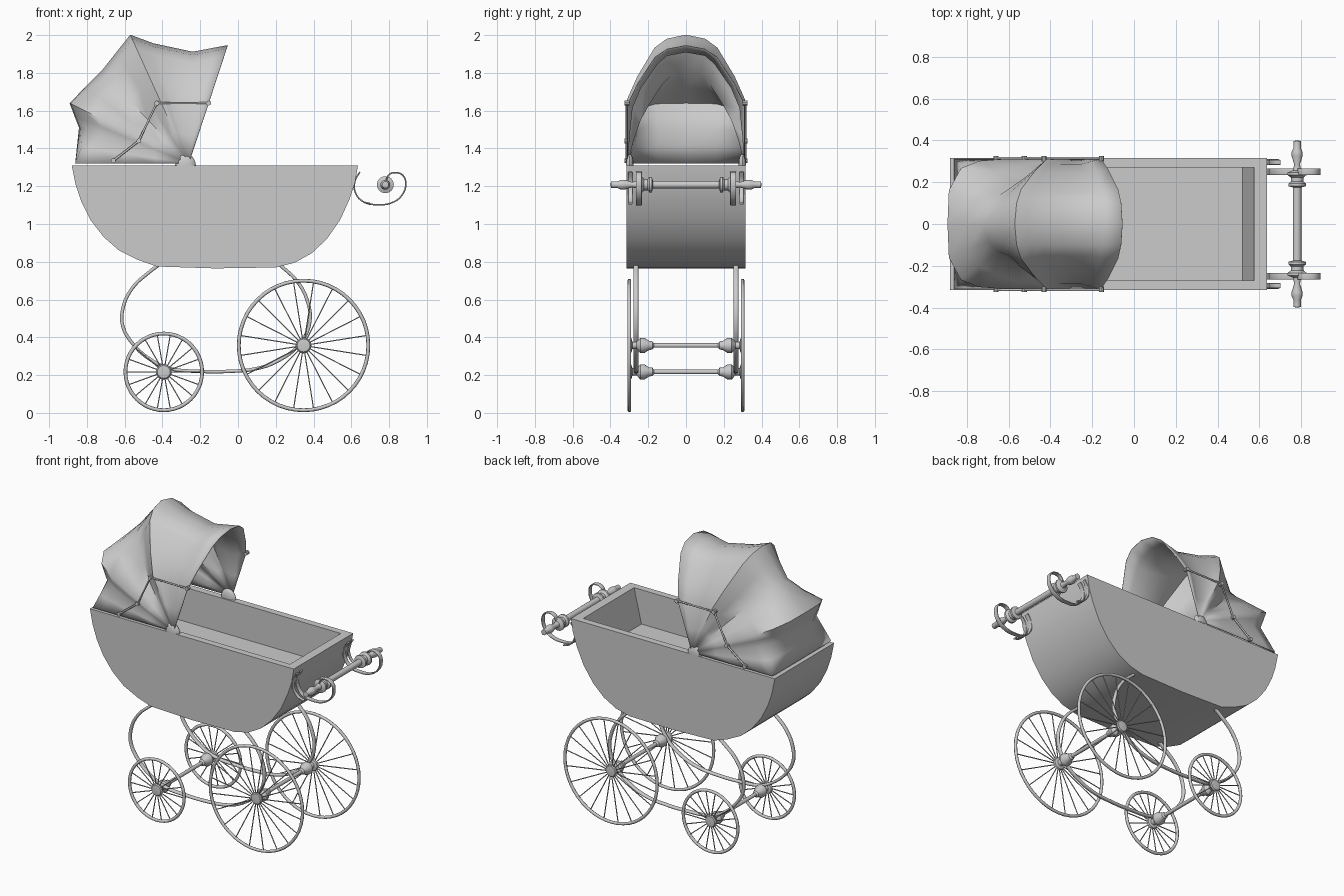
import bpy, bmesh, math
from mathutils import Matrix, Vector

cube = bpy.data.objects.get("Cube")
if cube:
    bpy.data.objects.remove(cube, do_unlink=True)

GREY = (0.6, 0.6, 0.6, 1)
mat = bpy.data.materials.new("plain grey")
mat.use_nodes = True
mat.diffuse_color = GREY
mat.node_tree.nodes["Principled BSDF"].inputs["Base Color"].default_value = GREY

SIDES = (("front", -1), ("back", 1))


def finish(name, bm, angle=35):
    bmesh.ops.remove_doubles(bm, verts=bm.verts, dist=0.0005)
    bmesh.ops.recalc_face_normals(bm, faces=bm.faces)
    mesh = bpy.data.meshes.new(name)
    bm.to_mesh(mesh)
    bm.free()
    mesh.materials.append(mat)
    obj = bpy.data.objects.new(name, mesh)
    bpy.context.collection.objects.link(obj)
    bpy.ops.object.select_all(action="DESELECT")
    obj.select_set(True)
    bpy.context.view_layer.objects.active = obj
    bpy.ops.object.shade_smooth_by_angle(angle=math.radians(angle))
    return obj


def strip(name, points, y, thick, width=0, smooth=True):
    """Bar bent along (x, z) points in the plane at y, widened along y."""
    cu = bpy.data.curves.new(name, "CURVE")
    cu.dimensions = "3D"
    cu.twist_mode = "Z_UP"
    cu.fill_mode = "FULL"
    cu.bevel_depth = thick
    cu.bevel_resolution = 2
    cu.extrude = width
    cu.resolution_u = 5
    cu.use_fill_caps = True
    sp = cu.splines.new("BEZIER")
    sp.bezier_points.add(len(points) - 1)
    for bp, (x, z) in zip(sp.bezier_points, points):
        bp.co = (x, z, 0)
        bp.handle_left_type = bp.handle_right_type = "AUTO" if smooth else "VECTOR"
    cu.materials.append(mat)
    obj = bpy.data.objects.new(name, cu)
    obj.rotation_euler.x = math.pi / 2
    obj.location.y = y
    bpy.context.collection.objects.link(obj)


def turned(name, x, z, profile, steps=16):
    """Lathe a (y, radius) half profile about the y axis, on both sides."""
    bm = bmesh.new()
    full = [(-y, r) for y, r in reversed(profile)] + list(profile)
    verts = [bm.verts.new((x + r, y, z)) for y, r in full]
    edges = [bm.edges.new(pair) for pair in zip(verts, verts[1:])]
    bmesh.ops.spin(bm, geom=verts + edges, cent=(x, 0, z), axis=(0, 1, 0),
                   angle=2 * math.pi, steps=steps, use_duplicate=False)
    finish(name, bm)


# Tub: curved outer shell, shallow tapered cavity and flat rim
outer = [(-0.88, 1.31), (-0.86, 1.21), (-0.83, 1.12), (-0.78, 1.02), (-0.71, 0.93),
         (-0.63, 0.86), (-0.53, 0.81), (-0.43, 0.775), (-0.12, 0.765), (0.2, 0.77),
         (0.3, 0.795), (0.39, 0.845), (0.47, 0.92), (0.54, 1.02), (0.59, 1.13),
         (0.62, 1.22), (0.635, 1.31)]
inner = [(-0.85, 1.31), (-0.80, 1.08), (0.52, 1.08), (0.575, 1.31)]


def shell(bm, profile, half):
    a, b = [[bm.verts.new((x, s * half, z)) for x, z in profile] for s in (-1, 1)]
    bm.faces.new(a)
    bm.faces.new(b)
    for i in range(len(profile) - 1):
        bm.faces.new((a[i], a[i + 1], b[i + 1], b[i]))
    return [a[0], a[-1], b[-1], b[0]]


bm = bmesh.new()
rim_out = shell(bm, outer, 0.315)
rim_in = shell(bm, inner, 0.27)
for i in range(4):
    j = (i + 1) % 4
    bm.faces.new((rim_out[i], rim_out[j], rim_in[j], rim_in[i]))
finish("tub", bm)

# Hood: cloth over arches fanned about a low pivot, pulled in between the ribs.
# Each arch lists half width and reach from pivot to tip, from the bottom up.
pivot = Vector((-0.26, 1.32))
rib = [(0.31, 0), (0.31, 0.25), (0.31, 0.5), (0.255, 0.68), (0.165, 0.9), (0.1, 0.97)]
dip = [(0.31, 0), (0.3, 0.25), (0.285, 0.5), (0.24, 0.68), (0.15, 0.9), (0.1, 0.97)]
fold = [(0.31, 0), (0.28, 0.25), (0.24, 0.48), (0.19, 0.66), (0.13, 0.85), (0.08, 0.95)]
rear = [(0.31, 0), (0.31, 0.3), (0.31, 0.55), (0.3, 0.76), (0.265, 0.9), (0.16, 0.99)]
tuck = [(0.31, 0), (0.305, 0.3), (0.295, 0.55), (0.28, 0.78), (0.25, 0.92), (0.15, 0.99)]
base = [(0.31, 0), (0.31, 0.3), (0.31, 0.6), (0.31, 0.9), (0.31, 1), (0.15, 1)]
stations = [((-0.055, 1.945), rib), ((-0.24, 1.91), dip), ((-0.45, 1.955), dip),
            ((-0.57, 2.0), rib), ((-0.72, 1.81), fold), ((-0.89, 1.64), rear),
            ((-0.84, 1.51), tuck), ((-0.86, 1.32), base)]


def arch_points(tip, half):
    line = half + [(0, 1)] + [(-y, t) for y, t in reversed(half)]
    flat = [(pivot.lerp(Vector(tip), t), y) for y, t in line]
    return [Vector((p.x, y, p.y)) for p, y in flat]


bm = bmesh.new()
arches = [arch_points(*s) for s in stations]
fan = []
for a, b in zip(arches, arches[1:]):
    fan += [a, [p.lerp(q, 0.5) for p, q in zip(a, b)]]
rows = [[bm.verts.new(p) for p in row] for row in fan + arches[-1:]]
for r0, r1 in zip(rows, rows[1:]):
    for k in range(len(r0) - 1):
        bm.faces.new((r0[k], r0[k + 1], r1[k + 1], r1[k]))
hood = finish("hood", bm, 60)
cloth = hood.modifiers.new("cloth thickness", "SOLIDIFY")
cloth.thickness = 0.004
cloth.offset = 0

# Hood pivots (half domes on the rim) and folding stays
stay = [(-0.66, 1.335), (-0.525, 1.44), (-0.43, 1.64), (-0.155, 1.64)]
for label, s in SIDES:
    bm = bmesh.new()
    bmesh.ops.create_uvsphere(bm, u_segments=12, v_segments=8, radius=0.055,
                              matrix=Matrix.Translation((-0.278, s * 0.298, 1.311))
                              @ Matrix.Diagonal((1, 0.38, 1.1, 1)))
    bmesh.ops.bisect_plane(bm, geom=bm.verts[:] + bm.edges[:] + bm.faces[:],
                           plane_co=(0, 0, 1.31), plane_no=(0, 0, 1), clear_inner=True)
    finish(label + "_hood_pivot", bm)
    strip(label + "_hood_stay", stay, s * 0.315, 0.006, smooth=False)
    bm = bmesh.new()
    for x, z in stay:
        bmesh.ops.create_cone(bm, cap_ends=True, segments=10, radius1=0.013,
                              radius2=0.013, depth=0.026,
                              matrix=Matrix.Translation((x, s * 0.313, z))
                              @ Matrix.Rotation(math.pi / 2, 4, "X"))
    finish(label + "_stay_joints", bm)

# Push handle with spool collars and grips, on scrolled brackets
turned("push_handle", 0.78, 1.208,
       [(0.0, 0.02), (0.175, 0.02), (0.181, 0.042), (0.193, 0.042), (0.203, 0.03),
        (0.222, 0.03), (0.234, 0.045), (0.246, 0.045), (0.256, 0.02), (0.285, 0.014),
        (0.325, 0.026), (0.345, 0.026), (0.362, 0.018), (0.397, 0.018), (0.4, 0.0)])
scroll = [(0.645, 1.275), (0.62, 1.23), (0.62, 1.17), (0.66, 1.12), (0.74, 1.102),
          (0.82, 1.115), (0.87, 1.155), (0.888, 1.21), (0.875, 1.255), (0.84, 1.272),
          (0.80, 1.262), (0.785, 1.235)]
for label, s in SIDES:
    strip(label + "_handle_scroll", scroll, s * 0.25, 0.004, 0.012)
    strip(label + "_handle_hook", scroll[:4] + [(0.7, 1.108)], s * 0.295, 0.004, 0.008)

# Curved springs carrying the tub
spring = [(-0.41, 0.79), (-0.47, 0.745), (-0.56, 0.66), (-0.61, 0.55), (-0.61, 0.46),
          (-0.56, 0.37), (-0.46, 0.28), (-0.36, 0.235), (-0.2, 0.22), (-0.05, 0.22),
          (0.1, 0.235), (0.22, 0.28), (0.33, 0.37), (0.38, 0.48), (0.365, 0.6),
          (0.31, 0.7), (0.22, 0.785)]
for label, s in SIDES:
    strip(label + "_spring", spring, s * 0.265, 0.009, 0.004)

# Axles with turned hubs, then wheels with rims and spokes
hub = [(0.0, 0.012), (0.17, 0.012), (0.178, 0.022), (0.195, 0.024), (0.22, 0.04),
       (0.242, 0.04), (0.262, 0.018), (0.284, 0.02), (0.289, 0.038), (0.298, 0.042),
       (0.307, 0.034), (0.311, 0.0)]
for size, x, z, radius, count in (("large", 0.347, 0.357, 0.353, 20),
                                  ("small", -0.393, 0.217, 0.213, 18)):
    turned(size + "_axle", x, z, hub)
    for label, s in SIDES:
        bpy.ops.mesh.primitive_torus_add(
            location=(x, s * 0.3, z), rotation=(math.pi / 2, 0, 0),
            major_radius=radius - 0.01, minor_radius=0.01,
            major_segments=48, minor_segments=8)
        rim = bpy.context.object
        rim.name = f"{label}_{size}_rim"
        rim.data.materials.append(mat)
        bpy.ops.object.shade_smooth_by_angle(angle=math.radians(60))
        bm = bmesh.new()
        for k in range(count):
            place = (Matrix.Translation((x, s * 0.3, z))
                     @ Matrix.Rotation(2 * math.pi * (k + 0.5) / count, 4, "Y")
                     @ Matrix.Translation((0, 0, radius / 2)))
            bmesh.ops.create_cone(bm, cap_ends=True, segments=6, radius1=0.0033,
                                  radius2=0.0033, depth=radius - 0.02, matrix=place)
        finish(f"{label}_{size}_spokes", bm, 65)
